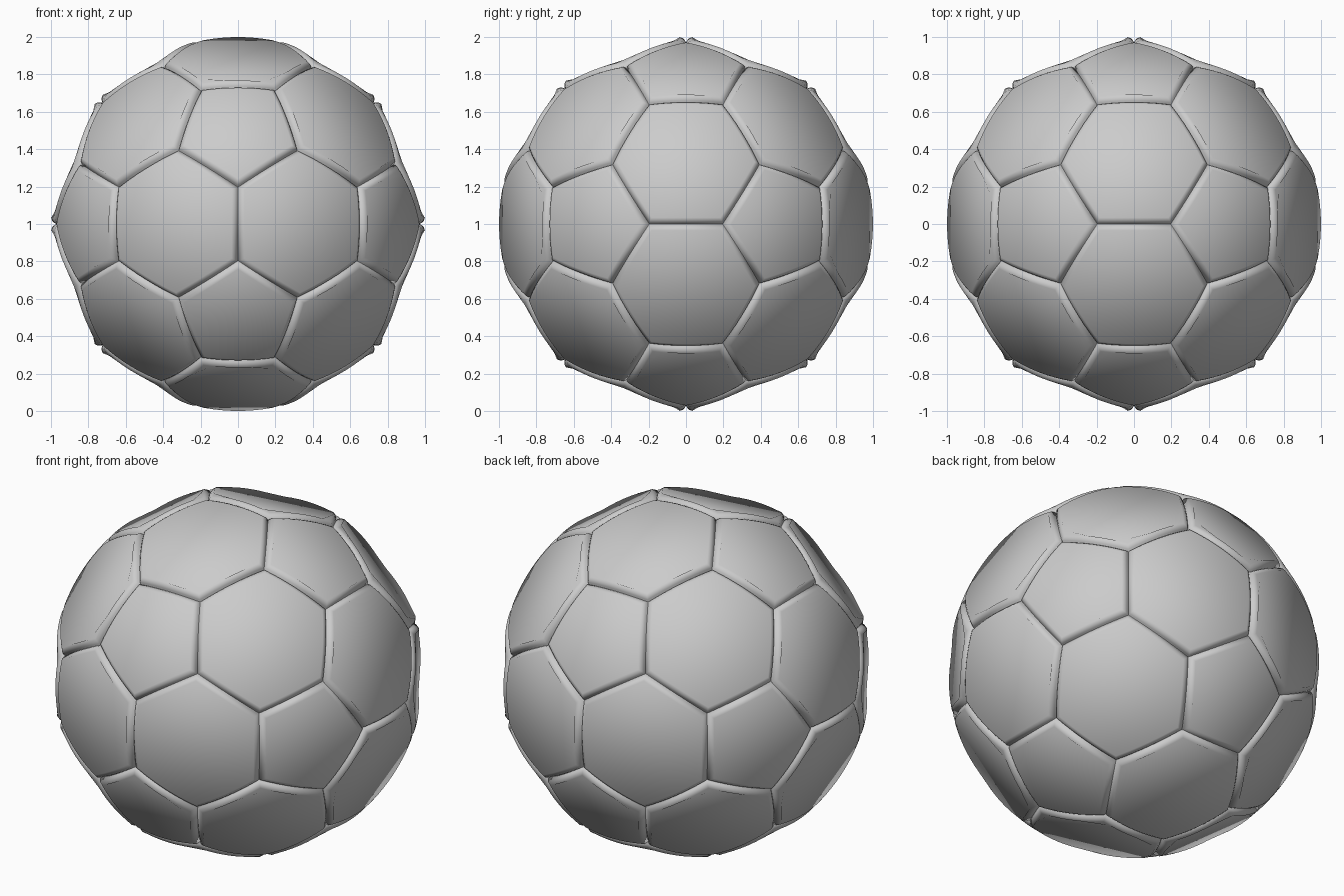
import bpy, math
from itertools import product
from mathutils import Vector

if "Cube" in bpy.data.objects:
    bpy.data.objects.remove(bpy.data.objects["Cube"])

PHI = (1 + 5 ** 0.5) / 2
SEG = 8  # points along each panel edge


def orbit(a, b, c):
    """All sign changes and cyclic permutations, as unit directions."""
    out = []
    for v in ((a, b, c), (b, c, a), (c, a, b)):
        for s in product((1, -1), repeat=3):
            p = Vector([x * k for x, k in zip(v, s)]).normalized()
            if all((p - q).length > 1e-4 for q in out):
                out.append(p)
    return out


# seam corners of the truncated icosahedron, and the panel centres
corners = orbit(0, 3 * PHI, 1) + orbit(1, 2 * PHI, 2 + PHI) + orbit(PHI, 2 * PHI + 1, 2)
centres = orbit(0, PHI, 1) + orbit(1, 1, 1) + orbit(0, 1 / PHI, PHI)

# rim profile: distance from the seam, radius, outward tilt of the normal
RIM = [(0.0, 0.972, 70), (0.007, 0.984, 52), (0.018, 0.994, 30), (0.034, 1.0, 4)]

verts, faces, normals = [], [], []


def add_panel(c):
    # corners belonging to this panel, in order around its centre
    best = max(c.dot(p) for p in corners)
    ring = [p for p in corners if c.dot(p) > best - 1e-3]
    u = (ring[0] - c * c.dot(ring[0])).normalized()
    w = c.cross(u)
    ring.sort(key=lambda p: math.atan2(p.dot(w), p.dot(u)))
    n = len(ring)
    apothem = (ring[0] + ring[1]).normalized()
    apothem = (apothem - c * apothem.dot(c)).length
    edge = [ring[i].lerp(ring[(i + 1) % n], k / SEG).normalized()
            for i in range(n) for k in range(SEG)]
    m = len(edge)
    base = len(verts)
    # rounded rim
    for d, r, tilt in RIM:
        for e in edge:
            p = c.lerp(e, 1 - d / apothem).normalized()
            out = (e - p * e.dot(p))
            if out.length < 1e-5:
                out = p - c * c.dot(p)
            out.normalize()
            verts.append(p * r)
            t = math.radians(tilt)
            normals.append(p * math.cos(t) + out * math.sin(t))
    for j in range(len(RIM) - 1):
        a, b = base + j * m, base + (j + 1) * m
        for i in range(m):
            k = (i + 1) % m
            faces.append((a + i, a + k, b + k, b + i))
    # panel surface spanning the rim
    top = base + (len(RIM) - 1) * m
    faces.append(tuple(range(top, top + m)))


for c in centres:
    add_panel(c)

mesh = bpy.data.meshes.new("ball_panels")
mesh.from_pydata([tuple(v) for v in verts], [], faces)
mesh.polygons.foreach_set("use_smooth", [True] * len(mesh.polygons))
mesh.update()
# round shading across the wide panels
mesh.normals_split_custom_set_from_vertices([tuple(v.normalized()) for v in normals])
ball = bpy.data.objects.new("ball_panels", mesh)
ball.location.z = 1.0
bpy.context.collection.objects.link(ball)
